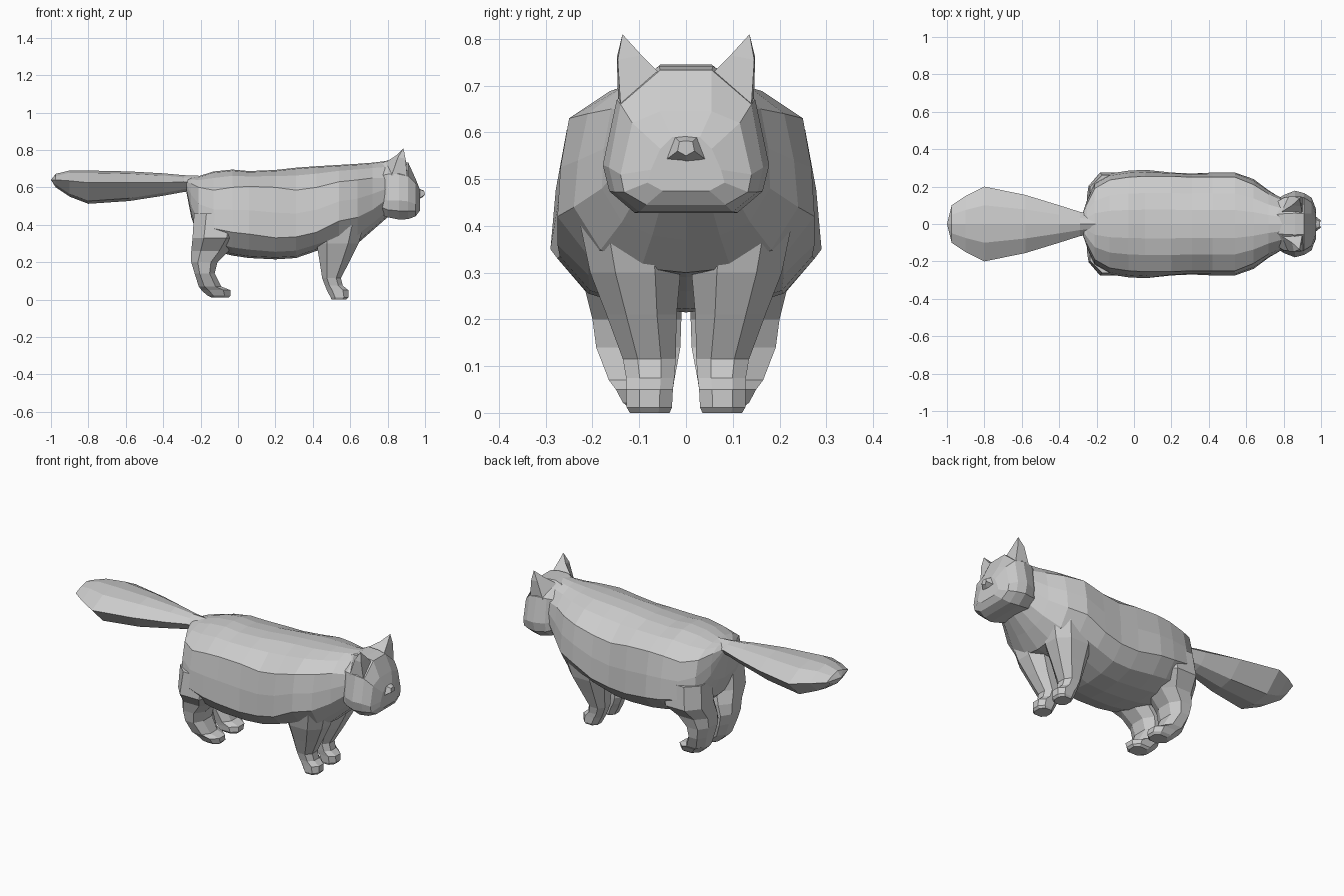
import bpy, bmesh
from mathutils import Vector

fur = bpy.data.materials.new("grey fur")
fur.diffuse_color = (0.6, 0.6, 0.6, 1)


def make(name, rings, mirror=False, tip=None):
    """Skin a list of equal-length closed rings, capped at both ends."""
    bm = bmesh.new()
    loops = [[bm.verts.new(p) for p in r] for r in rings]
    n = len(loops[0])
    for a, b in zip(loops, loops[1:]):
        for i in range(n):
            j = (i + 1) % n
            bm.faces.new((a[i], a[j], b[j], b[i]))
    bm.faces.new(loops[0])
    if tip:
        t = bm.verts.new(tip)
        for i in range(n):
            bm.faces.new((loops[-1][i], loops[-1][(i + 1) % n], t))
    else:
        bm.faces.new(loops[-1])
    bmesh.ops.recalc_face_normals(bm, faces=bm.faces)
    me = bpy.data.meshes.new(name)
    bm.to_mesh(me)
    bm.free()
    me.materials.append(fur)
    ob = bpy.data.objects.new(name, me)
    bpy.context.collection.objects.link(ob)
    if mirror:
        m = ob.modifiers.new("mirror", 'MIRROR')
        m.use_axis = (False, True, False)
    return ob


def sym(half):
    """Complete a half ring that starts and ends on the centre line."""
    return half + [(x, -y, z) for x, y, z in reversed(half[1:-1])]


# torso: x, spine z, crease y, crease z, widest y, widest z, belly z
torso = [
    (-.275, .645, .05, .63, .05, .60, .57),
    (-.25, .655, .11, .62, .13, .50, .44),
    (-.21, .66, .19, .60, .22, .42, .33),
    (-.13, .685, .235, .585, .27, .38, .26),
    (-.03, .695, .25, .60, .285, .36, .235),
    (.06, .687, .255, .605, .29, .35, .222),
    (.20, .693, .255, .60, .275, .33, .215),
    (.31, .705, .25, .585, .27, .335, .222),
    (.42, .713, .25, .60, .275, .36, .26),
    (.54, .72, .25, .63, .275, .42, .29),
    (.64, .726, .21, .64, .24, .44, .30),
    (.72, .732, .16, .65, .18, .48, .37),
    (.80, .742, .125, .65, .13, .54, .44)]
rings = []
for x, zt, yc, zc, yw, zw, zb in torso:
    rings.append(sym([
        (x, 0, zt), (x, .3 * yc, zt - .006), (x, .65 * yc, zc + .65 * (zt - zc)),
        (x, yc, zc), (x, .5 * (yc + yw) + .006, .5 * (zc + zw)), (x, yw, zw),
        (x, .76 * yw, zb + .35 * (zw - zb)), (x, .4 * yw, zb + .01), (x, 0, zb)]))
make("torso", rings)

# tail: x, top z, rim y, rim z, bottom z
tail = [
    (-.16, .66, .04, .62, .59), (-.29, .665, .065, .63, .575),
    (-.40, .675, .10, .625, .555), (-.58, .685, .155, .625, .527),
    (-.80, .69, .20, .625, .512), (-.90, .69, .15, .635, .55),
    (-.975, .672, .10, .64, .60)]
make("tail", [sym([(x, 0, zt), (x, .5 * y, zt - .012), (x, y, zr),
                   (x, .5 * y, zb + .015), (x, 0, zb)])
              for x, zt, y, zr, zb in tail], tip=(-1, 0, .64))

# head: x, top z, top y, temple y, temple z, cheek y, cheek z, jaw y, chin z
head = [
    (.75, .72, .05, .11, .66, .12, .55, .08, .46),
    (.80, .745, .055, .14, .67, .155, .53, .10, .44),
    (.86, .742, .058, .148, .67, .178, .53, .11, .428),
    (.91, .733, .055, .140, .66, .165, .525, .10, .43),
    (.95, .645, .055, .115, .62, .14, .51, .085, .445),
    (.972, .59, .03, .055, .565, .075, .52, .05, .475)]
make("head", [sym([(x, 0, zt), (x, ty, zt), (x, sy, sz), (x, cy, cz),
                   (x, .5 * (cy + jy) + .02, .5 * (cz + zb) - .005),
                   (x, jy, zb), (x, 0, zb)])
              for x, zt, ty, sy, sz, cy, cz, jy, zb in head])

# nose: small wedge on the muzzle
make("nose", [sym([(.95, 0, .60), (.95, .032, .597), (.95, .058, .53), (.95, 0, .525)]),
              sym([(.995, 0, .582), (.995, .014, .58), (1, .018, .56), (.99, 0, .55)])])

# ears: leaning pyramids with a kinked outer edge
make("ear", [[(.90, .055, .725), (.905, .140, .66), (.82, .145, .66), (.79, .065, .735)],
             [(.893, .095, .765), (.895, .146, .755), (.855, .148, .76), (.845, .10, .77)]],
     mirror=True, tip=(.885, .136, .81))


def leg(name, rows):
    """Leg from rows of z, back x, front x, inner y, outer y."""
    out = []
    for z, x0, x1, y0, y1 in rows:
        a, b = .25 * (x1 - x0), .28 * (y1 - y0)
        out.append([(x0 + a, y0, z), (x1 - a, y0, z), (x1, y0 + b, z), (x1, y1 - b, z),
                    (x1 - a, y1, z), (x0 + a, y1, z), (x0, y1 - b, z), (x0, y0 + b, z)])
    return make(name, out, mirror=True)


leg("front_leg", [
    (0, .50, .58, .035, .12), (.012, .495, .59, .03, .127), (.05, .475, .59, .028, .127),
    (.075, .465, .56, .025, .128), (.115, .45, .55, .022, .135), (.21, .435, .60, .02, .17),
    (.30, .42, .645, .012, .205), (.42, .42, .68, .02, .23)])
leg("hind_leg", [
    (.01, -.14, -.05, .04, .12), (.022, -.165, -.04, .03, .135), (.05, -.195, -.04, .028, .15),
    (.07, -.21, -.09, .025, .165), (.14, -.232, -.125, .012, .192), (.20, -.25, -.11, .01, .20),
    (.26, -.25, -.05, .01, .215), (.33, -.243, .0, .02, .275), (.46, -.235, .03, .03, .262)])
